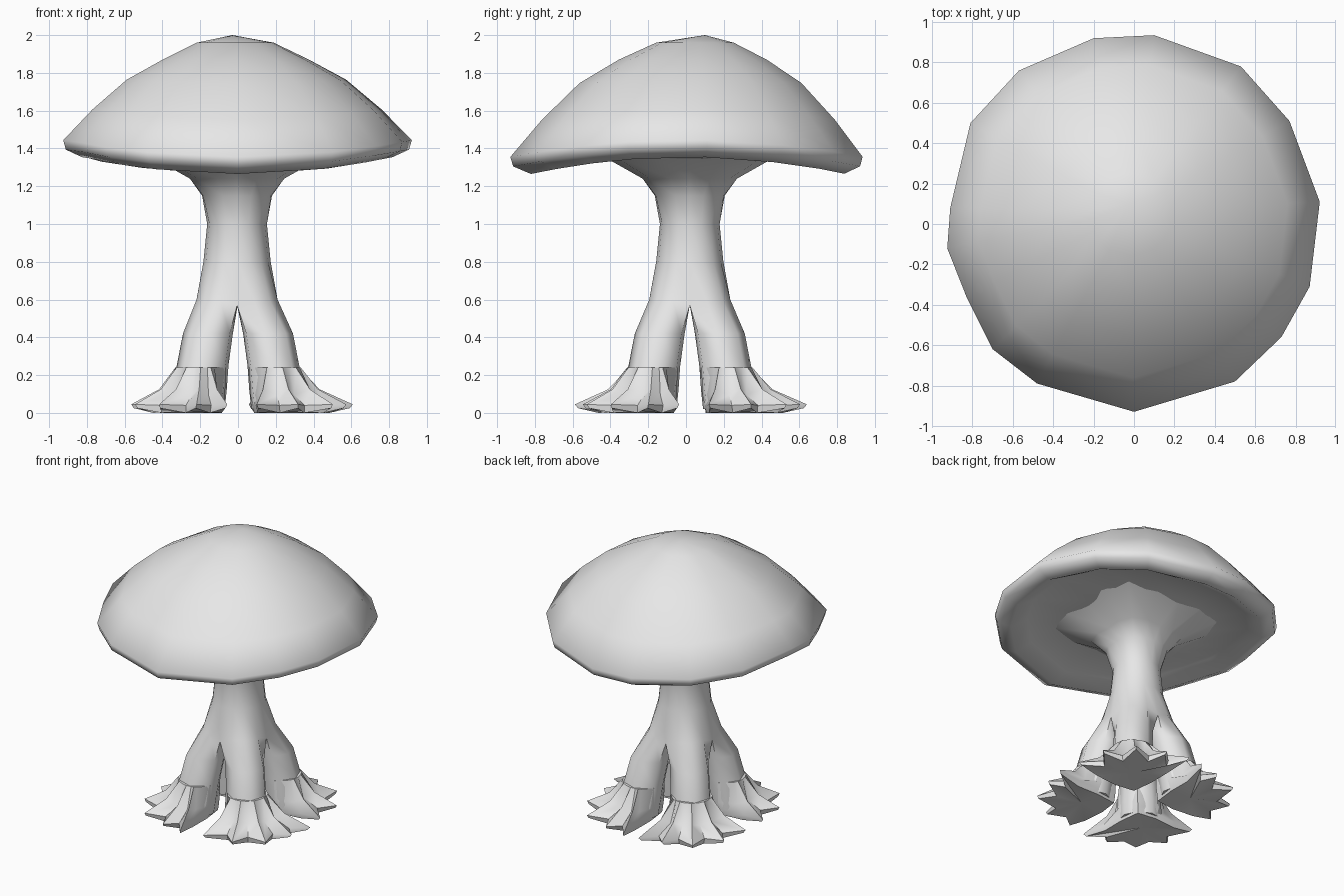
import bpy, bmesh, math
from mathutils import Vector

if "Cube" in bpy.data.objects:
    bpy.data.objects.remove(bpy.data.objects["Cube"])

clay = bpy.data.materials.new("plain grey")
clay.diffuse_color = (0.8, 0.8, 0.8, 1)
clay.use_nodes = True
clay.node_tree.nodes["Principled BSDF"].inputs["Base Color"].default_value = clay.diffuse_color


def bridge(bm, a, b):
    """Quads between two closed rings with equal vertex counts."""
    n = len(a)
    for i in range(n):
        bm.faces.new((a[i], a[(i + 1) % n], b[(i + 1) % n], b[i]))


def loft(bm, rings):
    rows = [[bm.verts.new(p) for p in ring] for ring in rings]
    for a, b in zip(rows, rows[1:]):
        bridge(bm, a, b)
    return rows


def finish(bm, name, angle):
    bmesh.ops.recalc_face_normals(bm, faces=bm.faces)
    me = bpy.data.meshes.new(name)
    bm.to_mesh(me)
    bm.free()
    ob = bpy.data.objects.new(name, me)
    bpy.context.collection.objects.link(ob)
    me.materials.append(clay)
    bpy.ops.object.select_all(action='DESELECT')
    ob.select_set(True)
    bpy.context.view_layer.objects.active = ob
    bpy.ops.object.shade_smooth_by_angle(angle=math.radians(angle))
    return ob


# Cap: irregular rim outline, shrunk towards an off-centre peak
rim = [(0.92, 0.11), (0.77, 0.51), (0.53, 0.78), (0.1, 0.935), (-0.2, 0.92),
       (-0.57, 0.76), (-0.81, 0.5), (-0.91, 0.08), (-0.925, -0.12),
       (-0.83, -0.36), (-0.70, -0.62), (-0.48, -0.79), (0, -0.93),
       (0.5, -0.78), (0.73, -0.56), (0.87, -0.31)]
PEAK = Vector((-0.03, 0.1))


def rim_z(x, y):
    return 1.40 + 0.045 * math.cos(2 * math.atan2(y, x))


def cap_ring(s, z=None, drop=0.0, follow=0.0):
    """Rim scaled by s; height is z plus part of the rim wave, or rim minus drop."""
    out = []
    for x, y in rim:
        px, py = Vector((x, y)) * s + PEAK * (1 - s) * 0.6
        h = rim_z(x, y) - drop if z is None else z + follow * (rim_z(x, y) - 1.4)
        out.append((px, py, h))
    return out


bm = bmesh.new()
rows = loft(bm, [cap_ring(0.22, 1.96), cap_ring(0.42, 1.87),
                 cap_ring(0.63, 1.755, follow=0.2), cap_ring(0.83, 1.58, follow=0.6),
                 cap_ring(1.0), cap_ring(0.985, drop=0.05),
                 cap_ring(0.89, drop=0.09), cap_ring(0.78, drop=0.035),
                 cap_ring(0.48, 1.345), cap_ring(0.2, 1.33)])
top = bm.verts.new((PEAK.x, PEAK.y, 2.0))
for i in range(16):
    bm.faces.new((top, rows[0][i], rows[0][(i + 1) % 16]))
bm.faces.new(rows[-1])
finish(bm, "mushroom_cap", 60)

# Trunk: flared, lightly ridged column that splits into four legs
CY = 0.02
trunk_profile = [(1.36, 0.50, 0.06), (1.24, 0.27, 0.03), (1.15, 0.195, 0.01),
                 (1.0, 0.158, 0), (0.8, 0.178, 0), (0.60, 0.232, 0.012)]
bm = bmesh.new()
rings = []
for z, r, ridge in trunk_profile:
    ring = []
    for i in range(16):
        a = math.tau * i / 16
        rr = r - ridge * math.cos(4 * a)
        zz = z - (0.03 if z == 0.60 and i % 4 == 0 else 0)
        ring.append((rr * math.cos(a) - 0.005, rr * math.sin(a) + CY, zz))
    rings.append(ring)
fork = loft(bm, rings)[-1]
centre = bm.verts.new((0, CY, 0.58))
mids = [bm.verts.new(((fork[4 * k].co + centre.co) / 2)) for k in range(4)]

leg_angles = [math.radians(d) for d in (-105, -52, 0, 52, 105, 142, 180, 218)]
leg_profile = [(0.42, 0.225, 0.133), (0.25, 0.265, 0.138),
               (0.12, 0.295, 0.15), (0.02, 0.31, 0.15)]


def place(u, v, z, k):
    """Radial u and sideways v of leg k to world position."""
    a = math.radians(45 + 90 * k)
    return (u * math.cos(a) - v * math.sin(a),
            u * math.sin(a) + v * math.cos(a) + CY, z)


for k in range(4):
    prev = [fork[(4 * k + i) % 16] for i in range(5)]
    prev += [mids[(k + 1) % 4], centre, mids[k]]
    for z, r, w in leg_profile:
        ring = [bm.verts.new(place(r + w * math.cos(t), w * math.sin(t), z, k))
                for t in leg_angles]
        bridge(bm, prev, ring)
        prev = ring
    bm.faces.new(prev)
finish(bm, "trunk_and_legs", 65)

# Feet: root-like toes spreading from each leg
toes = [(0.14, 0.0), (0.24, 0.13), (0.36, 0.25), (0.47, 0.39), (0.45, 0.25),
        (0.56, 0.25), (0.52, 0.13), (0.65, 0.06), (0.54, -0.04), (0.61, -0.16),
        (0.48, -0.17), (0.47, -0.33), (0.36, -0.23), (0.23, -0.12)]
feet = [("back_right_foot", 1, 1.02), ("back_left_foot", -1, 1.0),
        ("front_left_foot", 1, 1.0), ("front_right_foot", 1, 1.0)]
for k, (name, flip, size) in enumerate(feet):
    ankle, instep, edge, sole = [], [], [], []
    for j, (u, v) in enumerate(toes):
        u, v = u * size, v * size * flip
        d = Vector((u - 0.29, v)).normalized()
        au, av = 0.272 + d.x * 0.14, d.y * 0.14
        tip = j in (3, 5, 7, 9, 11)
        b = 0.38 if tip else 0.3
        ankle.append(place(au, av, 0.24, k))
        instep.append(place(au + (u - au) * b, av + (v - av) * b,
                            0.125 if tip else 0.095, k))
        edge.append(place(u, v, 0.045 if tip else 0.04, k))
        sole.append(place(u * 0.97 + 0.01, v * 0.95, 0.025 if tip else 0.0, k))
    bm = bmesh.new()
    rows = loft(bm, [ankle, instep, edge, sole])
    bm.faces.new(rows[0])
    base = bm.verts.new(place(0.36, 0, 0.01, k))
    n = len(toes)
    for i in range(n):
        bm.faces.new((base, rows[-1][i], rows[-1][(i + 1) % n]))
    finish(bm, name, 50)
